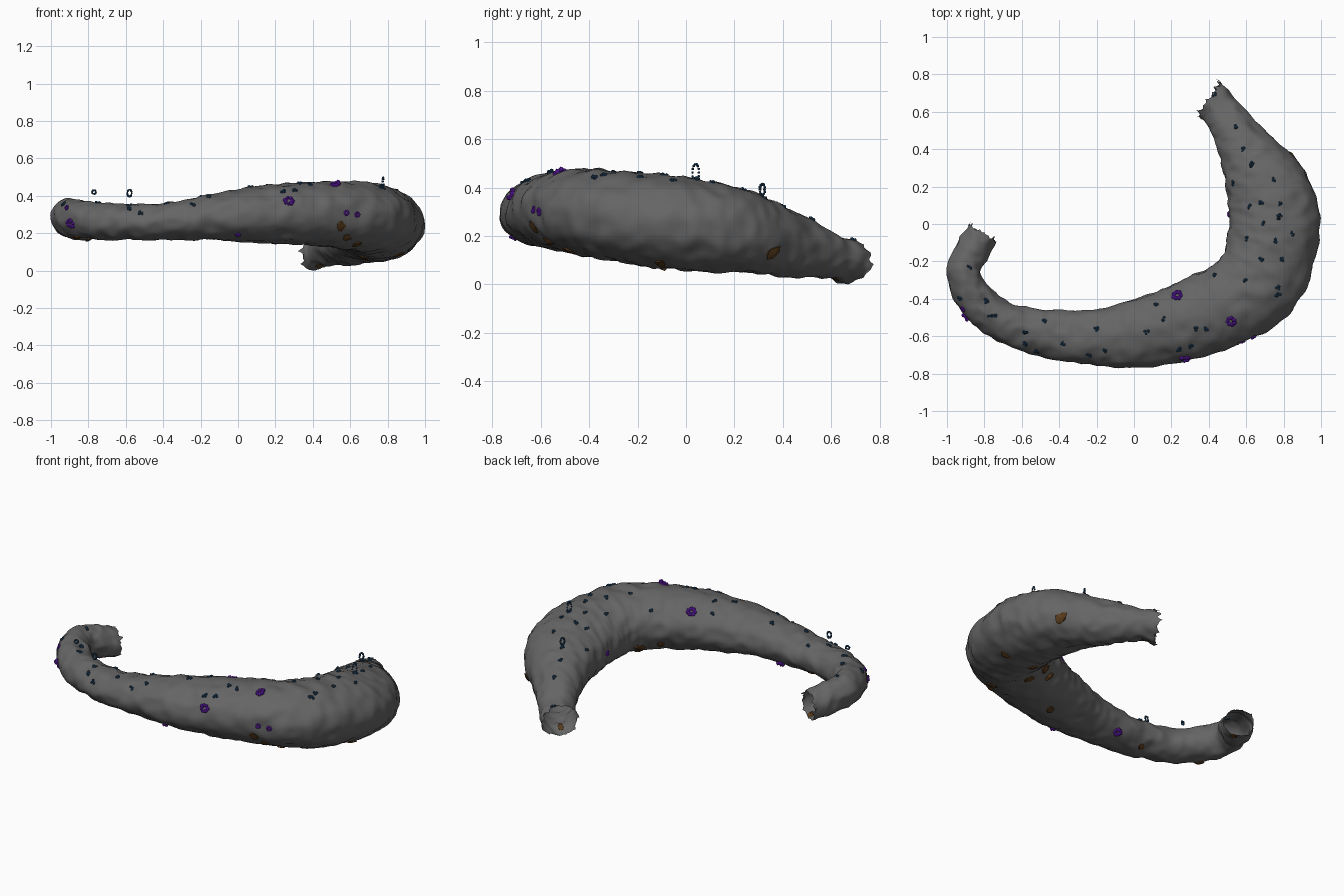
import bpy, bmesh, math, random
from mathutils import Vector, Matrix, noise
from mathutils.bvhtree import BVHTree

if "Cube" in bpy.data.objects:
    bpy.data.objects.remove(bpy.data.objects["Cube"])

random.seed(4)

# Tunnel stations: inner x, y, outer x, y, bottom z, top z
STATIONS = [
    (-.74, -.09, -.885, 0, .155, .325), (-.78, -.18, -.95, -.10, .165, .36),
    (-.82, -.26, -1.0, -.27, .185, .385), (-.78, -.33, -.93, -.46, .175, .38),
    (-.68, -.41, -.79, -.59, .165, .36), (-.55, -.45, -.62, -.67, .165, .355),
    (-.40, -.46, -.42, -.725, .165, .36), (-.20, -.455, -.20, -.755, .165, .395),
    (-.03, -.41, .02, -.77, .155, .435), (.15, -.35, .27, -.735, .145, .46),
    (.30, -.28, .50, -.67, .135, .475), (.42, -.22, .72, -.57, .115, .475),
    (.48, -.15, .885, -.415, .095, .47), (.50, -.06, .965, -.20, .07, .455),
    (.51, .03, .995, 0, .055, .44), (.50, .13, .975, .16, .05, .415),
    (.485, .25, .905, .30, .045, .385), (.455, .37, .79, .42, .035, .33),
    (.42, .47, .66, .54, .03, .275), (.38, .55, .545, .67, .025, .21),
    (.345, .575, .46, .765, .002, .185)]


def material(name, rgb):
    m = bpy.data.materials.new(name)
    m.diffuse_color = (*rgb, 1)
    m.use_nodes = True
    m.node_tree.nodes["Principled BSDF"].inputs["Base Color"].default_value = m.diffuse_color
    return m


def finish(name, bm, mat, smooth):
    me = bpy.data.meshes.new(name)
    bm.to_mesh(me)
    bm.free()
    me.materials.append(mat)
    for p in me.polygons:
        p.use_smooth = smooth
    ob = bpy.data.objects.new(name, me)
    bpy.context.collection.objects.link(ob)
    return ob


def station(u):
    """Catmull-Rom blend of the station table."""
    n = len(STATIONS) - 1
    i = min(int(u), n - 1)
    f = u - i
    a, b, c, d = (STATIONS[max(0, min(n, i + k))] for k in (-1, 0, 1, 2))
    return [.5 * (2 * q + (r - p) * f + (2 * p - 5 * q + 4 * r - s) * f * f
                  + (3 * q - p - 3 * r + s) * f ** 3)
            for p, q, r, s in zip(a, b, c, d)]


# Wrinkled open tunnel
RINGS, SEGS = 220, 56
bm = bmesh.new()
rings = []
for i in range(RINGS + 1):
    u = i / RINGS * (len(STATIONS) - 1)
    ix, iy, ox, oy, zb, zt = station(u)
    c = Vector(((ix + ox) / 2, (iy + oy) / 2, (zb + zt) / 2))
    side = Vector(((ox - ix) / 2, (oy - iy) / 2, 0))
    up = Vector((0, 0, (zt - zb) / 2))
    along = side.cross(up).normalized()
    edge = 1 if i in (0, RINGS) else 0
    ring = []
    for j in range(SEGS):
        a = math.tau * j / SEGS
        off = side * math.cos(a) + up * math.sin(a)
        folds = noise.noise((u * 3.2, math.cos(a) * 1.6, math.sin(a) * 1.6))
        lumps = noise.noise((c + off) * 15)
        creases = .35 - abs(noise.noise((c + off) * 11 + Vector((7, 3, 1)))) * 2
        p = c + off * (1 + .03 * folds) + off.normalized() * (.008 * lumps + .007 * creases)
        p += along * edge * .04 * noise.noise((math.cos(a) * 4, math.sin(a) * 4, u))
        p.z = max(p.z, 0)
        ring.append(bm.verts.new(p))
    rings.append(ring)
for r0, r1 in zip(rings, rings[1:]):
    for j in range(SEGS):
        k = (j + 1) % SEGS
        bm.faces.new((r0[j], r0[k], r1[k], r1[j]))
bmesh.ops.recalc_face_normals(bm, faces=bm.faces)
tree = BVHTree.FromBMesh(bm)
axis = [Vector(((s[0] + s[2]) / 2, (s[1] + s[3]) / 2, (s[4] + s[5]) / 2)) for s in STATIONS]
finish("tunnel", bm, material("stone", (.13, .13, .13)), True)


def outward(p, n):
    c = min(axis, key=lambda q: (q - p).length)
    return n if n.dot(p - c) > 0 else -n


def frame(p, n):
    return Matrix.Translation(p) @ n.to_track_quat('Z', 'Y').to_matrix().to_4x4()


def blob(bm, m, r, sub=1):
    bmesh.ops.create_icosphere(bm, subdivisions=sub, radius=r, matrix=m)


def blob_ring(bm, m, rx, ry, count, r):
    for k in range(count):
        a = math.tau * k / count
        w = Vector((rx * math.cos(a), ry * math.sin(a), random.uniform(-r, r) * .5))
        blob(bm, m @ Matrix.Translation(w), r * random.uniform(.8, 1.2))


# Small blue growths scattered over the roof
BLUE = [(.43, .69), (.55, .52), (.63, .32), (.53, .22), (.58, .40), (.75, .24), (.62, .09),
        (.68, .11), (.78, .11), (.78, .04), (.69, .01), (.85, -.05), (.76, -.09), (.60, -.08),
        (.68, -.19), (.79, -.19), (.43, -.27), (.77, -.34), (.60, -.30), (.77, -.38),
        (.12, -.43), (.16, -.51), (.07, -.58), (.30, -.65), (.33, -.56), (.38, -.56),
        (.24, -.67), (-.20, -.56), (-.16, -.68), (-.24, -.70), (-.38, -.64), (-.58, -.58),
        (-.48, -.52), (-.52, -.68), (-.58, -.64), (-.79, -.41), (-.88, -.23), (-.93, -.40),
        (-.75, -.49)]
bm = bmesh.new()
for x, y in BLUE:
    p, n, _, _ = tree.ray_cast(Vector((x, y, 2)), Vector((0, 0, -1)))
    if p:
        n = outward(p, n)
        for k in range(5):
            d = Vector((random.uniform(-.01, .01), random.uniform(-.01, .01), .002))
            blob(bm, frame(p, n) @ Matrix.Translation(d), random.uniform(.006, .009))
# Thin blue loops standing above the roof
for x, y, z, w, h, turn in [(.775, .04, .462, .014, .035, 75), (.63, .315, .392, .012, .023, 60),
                            (-.58, -.58, .415, .012, .018, 10), (-.77, -.49, .42, .011, .01, 20)]:
    m = (Matrix.Translation((x, y, z)) @ Matrix.Rotation(math.radians(turn), 4, 'Z')
         @ Matrix.Rotation(math.pi / 2, 4, 'X'))
    blob_ring(bm, m, w, h, 14, .006)
finish("blue_growths", bm, material("blue", (.015, .06, .13)), False)

# Purple clusters on the shell
bm = bmesh.new()
for x, y, z, r in [(.23, -.38, .42, .028), (.52, -.52, .46, .028), (.27, -.70, .36, .027),
                   (-.90, -.50, .25, .027), (.50, .05, .25, .014), (.58, -.63, .31, .015),
                   (.64, -.61, .30, .015), (0, -.72, .18, .016), (-.92, -.46, .34, .014),
                   (-.3, -.5, .19, .024)]:
    p, n, _, _ = tree.find_nearest(Vector((x, y, z)))
    n = outward(p, n)
    blob_ring(bm, frame(p + n * r * .15, n), r * .7, r * .7, 7, r * .45)
finish("purple_clusters", bm, material("purple", (.16, .015, .55)), False)

# Brown rocks breaking through the lower walls
bm = bmesh.new()
for x, y, z, r in [(.55, -.63, .23, .038), (.59, -.58, .16, .038), (.64, -.50, .10, .038),
                   (.84, .36, .13, .045), (.45, -.19, .17, .038), (.36, -.25, .17, .038),
                   (.52, -.28, .11, .038), (.85, -.10, .10, .038), (.66, -.10, .06, .038),
                   (-.50, -.52, .17, .032), (-.86, -.45, .18, .032), (-.80, -.08, .17, .03),
                   (.20, -.50, .15, .038), (.43, .62, .03, .03)]:
    p, n, _, _ = tree.find_nearest(Vector((x, y, z)))
    m = (frame(p, outward(p, n)) @ Matrix.Rotation(random.uniform(0, 6), 4, 'Z')
         @ Matrix.Diagonal((1, .75, .3, 1)))
    rock = bmesh.ops.create_icosphere(bm, subdivisions=1, radius=r, matrix=m)
    for v in rock["verts"]:
        v.co = p + (v.co - p) * random.uniform(.65, 1.2)
        v.co.z = max(v.co.z, 0)
finish("brown_rocks", bm, material("brown", (.1, .045, .012)), False)
